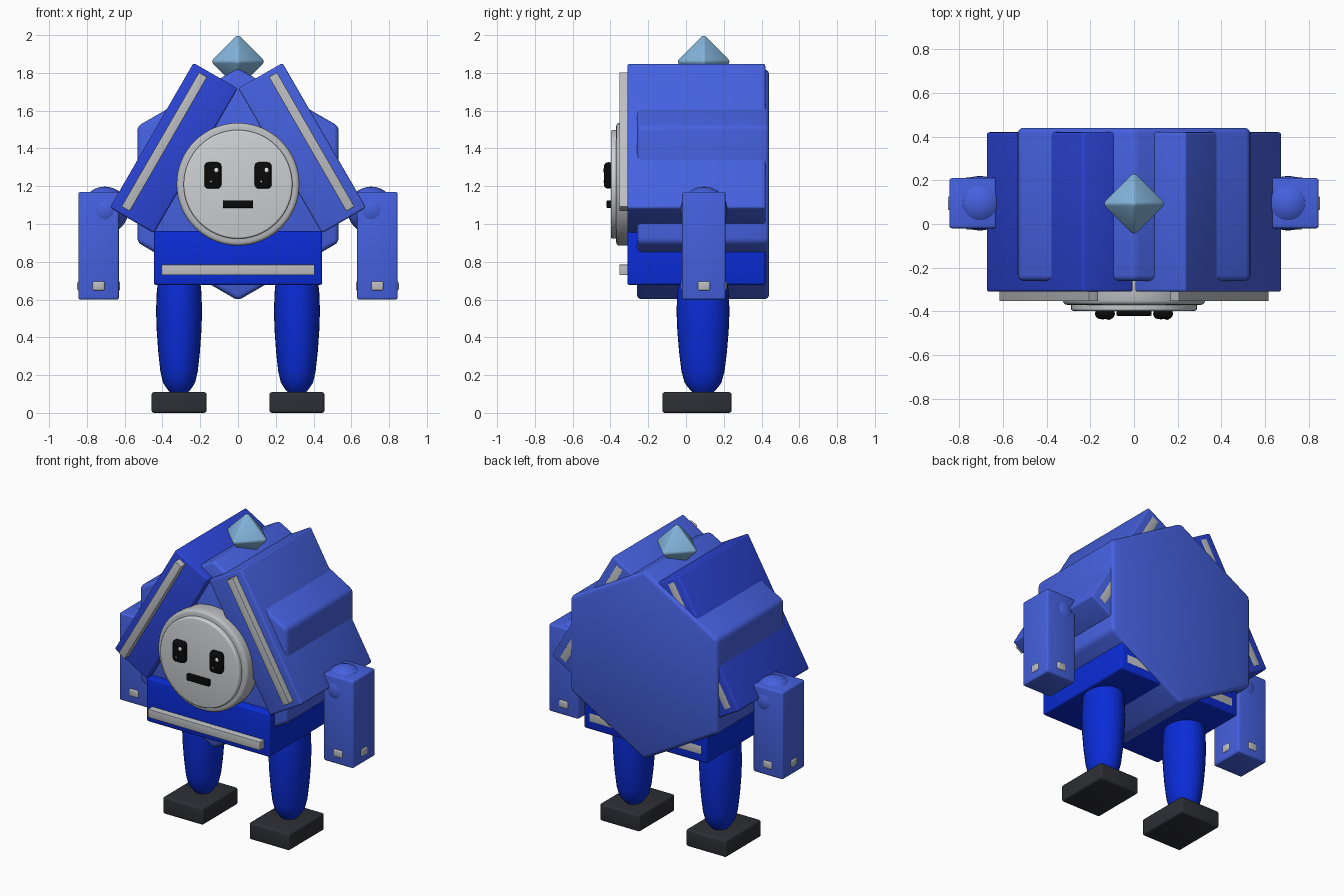
import bpy, bmesh, math
from mathutils import Matrix, Vector

cube = bpy.data.objects.get("Cube")
if cube:
    bpy.data.objects.remove(cube)


def material(name, rgb):
    m = bpy.data.materials.new(name)
    m.use_nodes = True
    m.diffuse_color = (*rgb, 1)
    m.node_tree.nodes["Principled BSDF"].inputs["Base Color"].default_value = (*rgb, 1)
    return m


BLUE = material("soft blue", (0.06, 0.12, 0.74))
MID = material("mid blue", (0.025, 0.06, 0.68))
DEEP = material("deep blue", (0.003, 0.025, 0.68))
SKY = material("sky blue", (0.23, 0.46, 0.71))
PLATE = material("pale grey", (0.62, 0.63, 0.65))
SILVER = material("silver", (0.5, 0.51, 0.53))
BLACK = material("black", (0.003, 0.003, 0.003))
WHITE = material("white", (0.9, 0.9, 0.9))
FOOT = material("charcoal", (0.027, 0.028, 0.035))


def finish(name, bm, mat, loc, tilt=0.0, bevel=0.0, segments=3):
    """Bevel the sharp edges, then place the part, tilted about the y axis."""
    if bevel:
        edges = [e for e in bm.edges if e.calc_face_angle(0) > 0.5]
        bmesh.ops.bevel(bm, geom=edges, offset=bevel, segments=segments,
                        profile=0.5, affect='EDGES', clamp_overlap=True)
    bmesh.ops.recalc_face_normals(bm, faces=bm.faces)
    me = bpy.data.meshes.new(name)
    bm.to_mesh(me)
    bm.free()
    for p in me.polygons:
        p.use_smooth = True
    me.set_sharp_from_angle(angle=math.radians(35))
    me.materials.append(mat)
    ob = bpy.data.objects.new(name, me)
    ob.location = loc
    ob.rotation_euler = (0, tilt, 0)
    bpy.context.collection.objects.link(ob)
    return ob


def box(name, mat, loc, size, tilt=0.0, bevel=0.012):
    bm = bmesh.new()
    bmesh.ops.create_cube(bm, size=1, matrix=Matrix.Diagonal((*size, 1)))
    return finish(name, bm, mat, loc, tilt, bevel)


def disc(name, mat, loc, radius, depth, sides=64, bevel=0.01):
    """Prism along the y axis with a corner pointing up."""
    bm = bmesh.new()
    bmesh.ops.create_cone(bm, cap_ends=True, segments=sides, radius1=radius,
                          radius2=radius, depth=depth,
                          matrix=Matrix.Rotation(math.pi / 2, 4, 'X'))
    return finish(name, bm, mat, loc, 0, bevel)


def ball(name, mat, loc, size, u=32, v=16, bevel=0.0):
    bm = bmesh.new()
    bmesh.ops.create_uvsphere(bm, u_segments=u, v_segments=v, radius=1,
                              matrix=Matrix.Diagonal((*size, 1)))
    return finish(name, bm, mat, loc, 0, bevel)


def lathe(name, mat, loc, profile, y_scale, sides=32):
    bm = bmesh.new()
    rings = []
    for r, z in profile:
        rings.append([bm.verts.new((r * math.cos(a), r * y_scale * math.sin(a), z))
                      for a in (2 * math.pi * i / sides for i in range(sides))])
    for low, high in zip(rings, rings[1:]):
        for i in range(sides):
            j = (i + 1) % sides
            bm.faces.new((low[i], low[j], high[j], high[i]))
    bm.faces.new(rings[0])
    bm.faces.new(rings[-1])
    return finish(name, bm, mat, loc)


# Hexagonal core, base block and crystal
disc("hex_body", BLUE, (0, 0.09, 1.21), 0.615, 0.70, sides=6, bevel=0.025)
box("base_block", DEEP, (0, 0.055, 0.82), (0.89, 0.73, 0.285))
box("base_strip", SILVER, (0, 0.034, 0.757), (0.81, 0.774, 0.055), bevel=0.003)
ball("crystal", SKY, (0, 0.093, 1.86), (0.15, 0.15, 0.15), 4, 2, bevel=0.012)

# Round face
disc("face_rim", SILVER, (0, -0.31, 1.21), 0.325, 0.12, bevel=0.02)
disc("face_plate", PLATE, (0, -0.345, 1.21), 0.288, 0.105)
box("mouth", BLACK, (0, -0.405, 1.105), (0.16, 0.03, 0.04), bevel=0.004)

# Mirrored parts
for side, s in (("left", 1), ("right", -1)):
    # Slanted roof panel with its strip
    tilt = s * math.radians(-30)
    box(side + "_panel", BLUE if s > 0 else MID, (s * 0.34, 0.055, 1.402),
        (0.27, 0.73, 0.885), tilt)
    box(side + "_panel_strip", SILVER, (s * 0.39, 0.034, 1.435),
        (0.05, 0.774, 0.82), tilt, bevel=0.003)
    # Eye with two glints
    box(side + "_eye", BLACK, (s * 0.133, -0.41, 1.257), (0.09, 0.05, 0.14), bevel=0.022)
    ball(side + "_eye_glint", WHITE, (s * 0.133 + 0.018, -0.433, 1.285),
         (0.012, 0.006, 0.014), 16, 8)
    ball(side + "_eye_small_glint", WHITE, (s * 0.133 - 0.01, -0.433, 1.225),
         (0.006, 0.005, 0.006), 12, 6)
    # Arm, shoulder and cuff bolts
    box(side + "_arm", BLUE, (s * 0.738, 0.095, 0.885), (0.215, 0.23, 0.57))
    ball(side + "_shoulder", BLUE, (s * 0.705, 0.095, 1.073), (0.125,) * 3)
    box(side + "_bolt_front_back", SILVER, (s * 0.738, 0.095, 0.672),
        (0.065, 0.242, 0.05), bevel=0.01)
    box(side + "_bolt_sides", SILVER, (s * 0.738, 0.095, 0.672),
        (0.227, 0.065, 0.05), bevel=0.01)
    # Leg and foot
    lathe(side + "_leg", DEEP, (s * 0.312, 0.09, 0),
          [(0.04, 0.1), (0.062, 0.125), (0.085, 0.16), (0.099, 0.22), (0.11, 0.32),
           (0.118, 0.43), (0.122, 0.54), (0.118, 0.64), (0.112, 0.7)], 1.15)
    box(side + "_foot", FOOT, (s * 0.312, 0.058, 0.055), (0.29, 0.365, 0.11))
